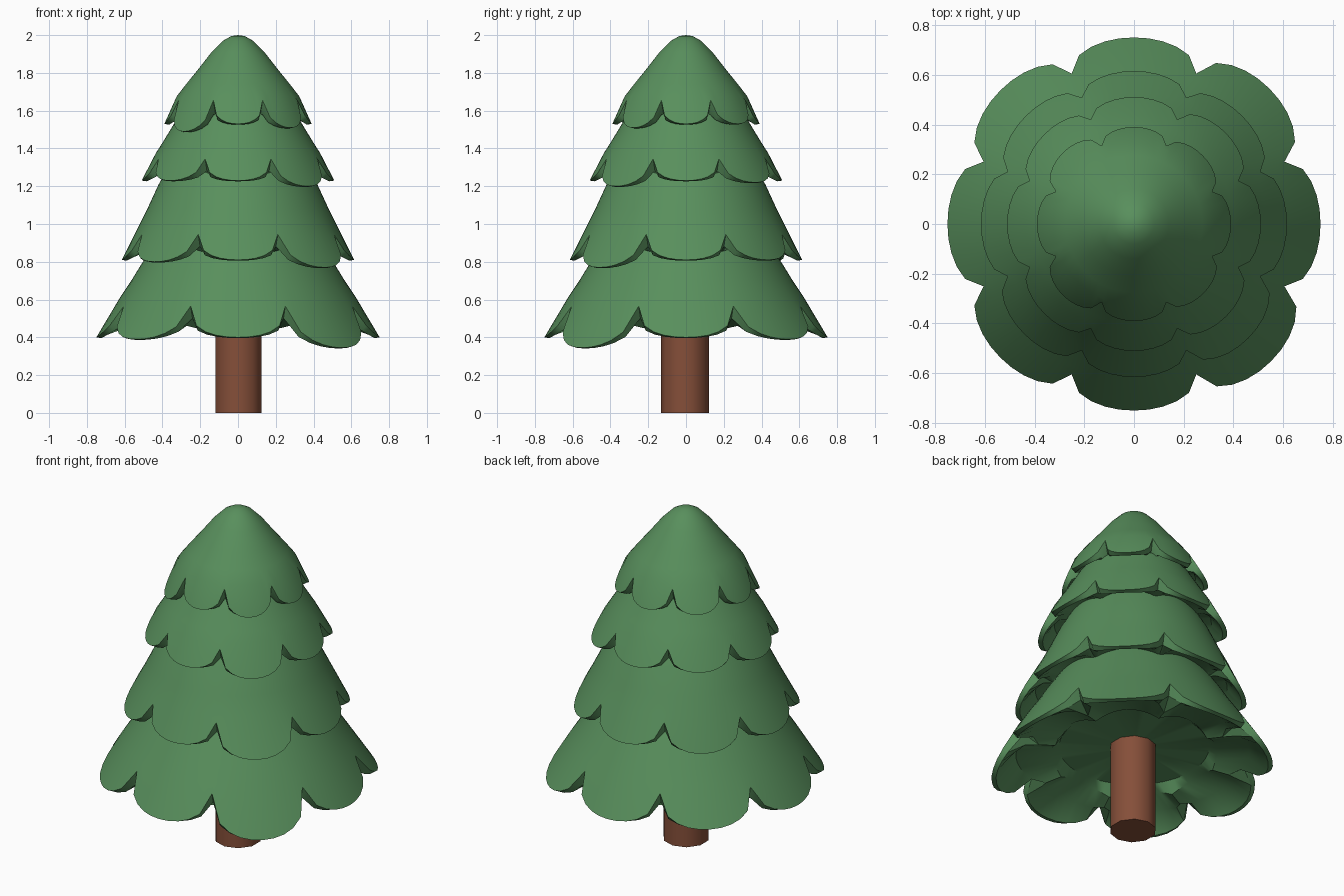
import bpy, bmesh, math

cube = bpy.data.objects.get("Cube")
if cube:
    bpy.data.objects.remove(cube, do_unlink=True)


def make_material(name, rgb):
    mat = bpy.data.materials.new(name)
    mat.use_nodes = True
    mat.diffuse_color = (*rgb, 1)
    mat.node_tree.nodes["Principled BSDF"].inputs["Base Color"].default_value = (*rgb, 1)
    return mat


green = make_material("pine_green", (0.098, 0.275, 0.108))
brown = make_material("bark_brown", (0.235, 0.078, 0.041))

LOBES = 8
STEPS = 10          # segments per lobe
SEGMENTS = LOBES * STEPS


def finish(bm, name, mat, angle):
    bmesh.ops.remove_doubles(bm, verts=bm.verts, dist=0.0005)
    bmesh.ops.recalc_face_normals(bm, faces=bm.faces)
    mesh = bpy.data.meshes.new(name)
    bm.to_mesh(mesh)
    bm.free()
    mesh.materials.append(mat)
    obj = bpy.data.objects.new(name, mesh)
    bpy.context.collection.objects.link(obj)
    bpy.ops.object.select_all(action="DESELECT")
    bpy.context.view_layer.objects.active = obj
    obj.select_set(True)
    bpy.ops.object.shade_smooth_by_angle(angle=math.radians(angle))


def branch_tier(name, profile, tip, notch, core, arch, big_lobes):
    """Lathed skirt with a scalloped rim and arched lobe undersides.
    big_lobes maps a lobe number to its extra (reach, droop)."""
    notch_r, notch_z = notch
    bm = bmesh.new()
    columns = []
    for i in range(SEGMENTS):
        a = 2 * math.pi * i / SEGMENTS
        lobe = round(i / STEPS)
        s = min(1, abs(i / STEPS - lobe) * 2)
        rise = 1 - math.sqrt(1 - s ** 2.2)
        reach, droop = big_lobes.get(lobe % LOBES, (0, 0))
        tip_r, tip_z = tip[0] + reach, tip[1] - droop
        rim_r = tip_r + (notch_r - tip_r) * rise
        rim_z = tip_z + (notch_z - tip_z) * rise
        # outer skirt, rim, lip, then arched underside to the flat core
        rings = list(profile) + [
            (rim_r, rim_z),
            (rim_r - 0.025, rim_z - 0.004 - 0.06 * rise),
            (rim_r * 0.83, tip[1] + arch * (1 - 0.5 * s * s)),
            (core + 0.04, tip[1] + arch * (1.15 - 0.5 * s * s)),
            (core, tip[1] + arch * 1.4),
            (0, tip[1] + arch * 1.4),
        ]
        columns.append([bm.verts.new((r * math.cos(a), r * math.sin(a), z))
                        for r, z in rings])
    for i, col in enumerate(columns):
        nxt = columns[(i + 1) % SEGMENTS]
        for j in range(len(col) - 1):
            bm.faces.new((col[j], nxt[j], nxt[j + 1], col[j + 1]))
    finish(bm, name, green, 40)


# Foliage tiers, bottom to top
branch_tier("bottom_branches",
            [(0, 1.0), (0.37, 1.0), (0.51, 0.79), (0.565, 0.7), (0.625, 0.61)],
            (0.75, 0.4), (0.655, 0.565), 0.41, 0.09,
            {1: (0.02, 0.01), 3: (0.01, 0), 5: (0.01, 0.01), 7: (0.03, 0.055)})
branch_tier("lower_middle_branches",
            [(0, 1.4), (0.31, 1.4), (0.42, 1.21), (0.48, 1.08), (0.53, 0.98)],
            (0.615, 0.81), (0.55, 0.945), 0.36, 0.08,
            {3: (0, 0.02), 5: (0.01, 0.01), 7: (0.035, 0.04)})
branch_tier("upper_middle_branches",
            [(0, 1.68), (0.25, 1.68), (0.345, 1.52), (0.4, 1.43), (0.435, 1.375)],
            (0.51, 1.23), (0.455, 1.345), 0.28, 0.07,
            {1: (0.01, 0.01), 7: (0.015, 0.03)})
branch_tier("top_branches",
            [(0, 2.0), (0.035, 1.995), (0.08, 1.97), (0.14, 1.91),
             (0.21, 1.82), (0.275, 1.74), (0.325, 1.675)],
            (0.39, 1.53), (0.34, 1.655), 0.2, 0.05,
            {3: (0.015, 0), 5: (0.015, 0.04), 7: (0.005, 0.02)})

# Trunk
bm = bmesh.new()
bmesh.ops.create_cone(bm, cap_ends=True, segments=10, radius1=0.128,
                      radius2=0.128, depth=0.6)
bmesh.ops.translate(bm, verts=bm.verts, vec=(0.003, -0.005, 0.3))
finish(bm, "trunk", brown, 45)
